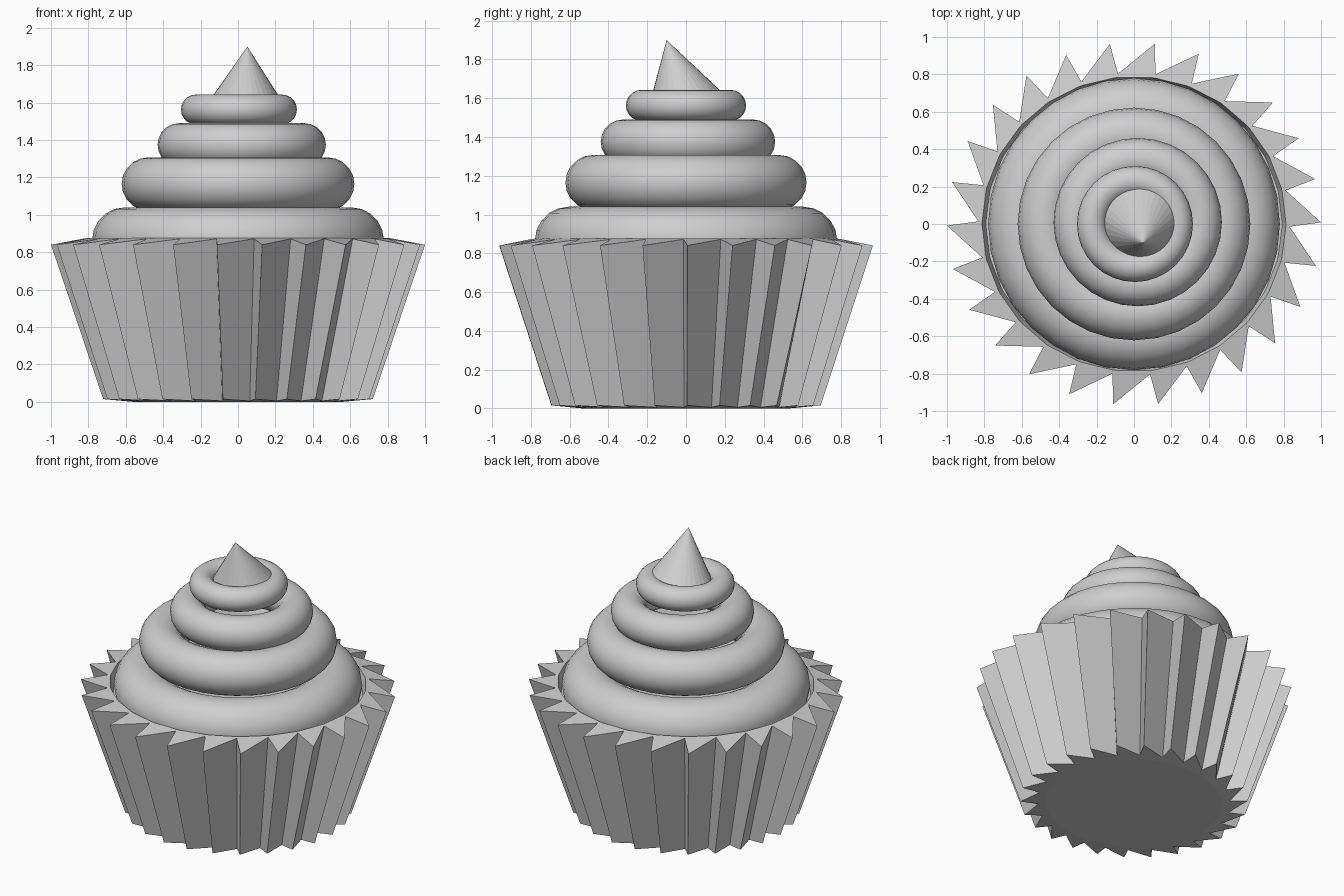
import bpy, bmesh, math

cube = bpy.data.objects.get("Cube")
if cube:
    bpy.data.objects.remove(cube, do_unlink=True)

grey = bpy.data.materials.new("plain grey")
grey.use_nodes = True
grey.diffuse_color = (0.62, 0.62, 0.62, 1)
grey.node_tree.nodes["Principled BSDF"].inputs["Base Color"].default_value = grey.diffuse_color


def make_object(name, bm):
    bmesh.ops.recalc_face_normals(bm, faces=bm.faces[:])
    mesh = bpy.data.meshes.new(name)
    bm.to_mesh(mesh)
    bm.free()
    mesh.materials.append(grey)
    obj = bpy.data.objects.new(name, mesh)
    bpy.context.scene.collection.objects.link(obj)
    return obj


def bridge(bm, ring_a, ring_b):
    n = len(ring_a)
    for i in range(n):
        j = (i + 1) % n
        bm.faces.new((ring_a[i], ring_a[j], ring_b[j], ring_b[i]))


# Pleated paper cup: saw-tooth rings, each with a valley and a tip per pleat
PLEATS = 26


def saw_ring(bm, valley_r, valley_z, tip_r, tip_z):
    ring = []
    for k in range(PLEATS):
        tip = math.radians(0.5) + math.tau * k / PLEATS
        for angle, r, z in ((tip - math.radians(1.5), valley_r, valley_z),
                            (tip, tip_r, tip_z)):
            ring.append(bm.verts.new((1.015 * r * math.cos(angle),
                                      0.985 * r * math.sin(angle), z)))
    return ring


bm = bmesh.new()
profile = [
    (0.78, 0.80, 0.78, 0.80),      # inner floor
    (0.80, 0.875, 0.80, 0.875),    # inner rim
    (0.82, 0.872, 0.985, 0.84),    # pleat tops
    (0.60, 0.005, 0.71, 0.015),    # pleat bottoms
    (0.55, 0.0, 0.55, 0.0),        # base disc
]
rings = [saw_ring(bm, *p) for p in profile]
for a, b in zip(rings, rings[1:]):
    bridge(bm, a, b)
bm.faces.new(rings[0])
bm.faces.new(rings[-1])
make_object("paper_cup", bm)


# Frosting: stacked rings, smooth shaded
def frosting_ring(name, x, y, z, major, minor, segments=32, sides=20):
    bm = bmesh.new()
    loops = []
    for i in range(segments):
        a = math.tau * i / segments
        loop = []
        for j in range(sides):
            t = math.tau * j / sides
            r = major + minor * math.cos(t)
            loop.append(bm.verts.new((x + r * math.cos(a), y + r * math.sin(a),
                                      z + minor * math.sin(t))))
        loops.append(loop)
    for i in range(segments):
        bridge(bm, loops[i], loops[(i + 1) % segments])
    obj = make_object(name, bm)
    for poly in obj.data.polygons:
        poly.use_smooth = True


frosting_ring("frosting_bottom", 0, 0, 0.865, 0.605, 0.175)
frosting_ring("frosting_lower", 0, 0, 1.165, 0.48, 0.142)
frosting_ring("frosting_upper", 0.02, 0.01, 1.375, 0.335, 0.115)
frosting_ring("frosting_top", 0.005, 0, 1.563, 0.23, 0.08)

# Leaning peak
bm = bmesh.new()
base = [bm.verts.new((0.04 + 0.2 * math.cos(math.tau * i / 32),
                      0.02 + 0.2 * math.sin(math.tau * i / 32), 1.6))
        for i in range(32)]
apex = bm.verts.new((0.05, -0.1, 1.9))
for i in range(32):
    bm.faces.new((base[i], base[(i + 1) % 32], apex))
bm.faces.new(base)
make_object("frosting_peak", bm)
